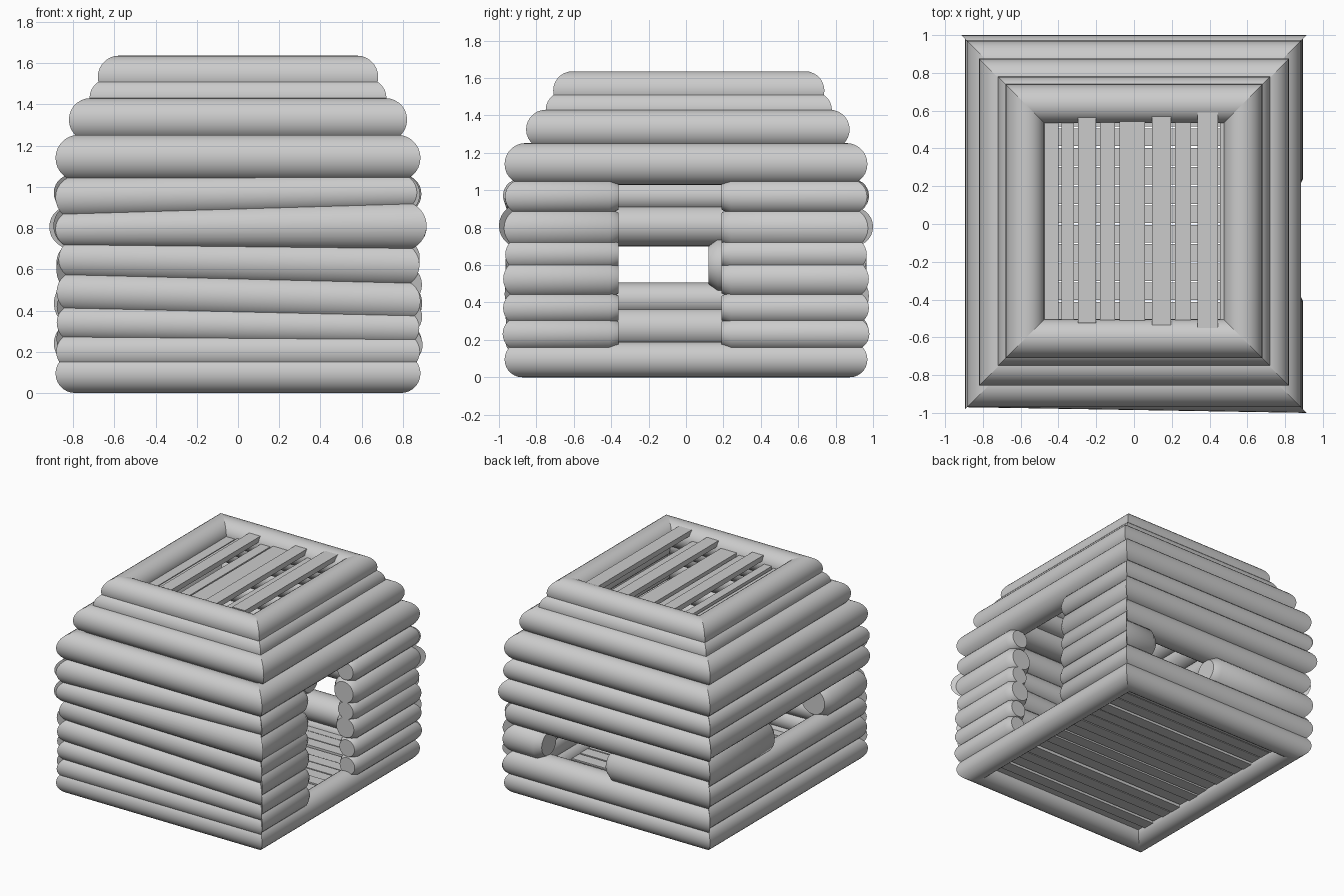
import bpy, bmesh, math, random

if "Cube" in bpy.data.objects:
    bpy.data.objects.remove(bpy.data.objects["Cube"])

random.seed(4)
SIDES = 28

# wall name -> mapping of (along, outward) to world x, y
WALLS = {
    "front": lambda u, o: (u, -o),
    "back": lambda u, o: (u, o),
    "right": lambda u, o: (o, u),
    "left": lambda u, o: (-o, u),
}


def finish(bm, name, smooth):
    bmesh.ops.recalc_face_normals(bm, faces=bm.faces)
    me = bpy.data.meshes.new(name)
    bm.to_mesh(me)
    bm.free()
    ob = bpy.data.objects.new(name, me)
    bpy.context.collection.objects.link(ob)
    if smooth:
        bpy.context.view_layer.objects.active = ob
        ob.select_set(True)
        bpy.ops.object.shade_smooth_by_angle(angle=math.radians(40))
        ob.select_set(False)


def log(name, wall, outer, mitre, z0, z1, r0, r1, lo=None, hi=None, dy=0.0):
    """Log with mitred corners; lo / hi give a sawn, tapered end instead."""
    bm = bmesh.new()
    stations = []                      # (end sign, cut position, radius scale)
    if lo is None:
        stations.append((-1, None, 1))
    else:
        stations += [(0, lo, .72), (0, lo + .05, 1)]
    if hi is None:
        stations.append((1, None, 1))
    else:
        stations += [(0, hi - .05, 1), (0, hi, .72)]
    rings = []
    for sign, cut, k in stations:
        ring = []
        for i in range(SIDES):
            a = 2 * math.pi * i / SIDES
            at = cut if cut is not None else sign * .9
            t = (at + .9) / 1.8
            r = r0 + (r1 - r0) * t
            o = outer - max(r0, r1) + r * k * math.cos(a)
            z = z0 + (z1 - z0) * t + r * k * math.sin(a)
            u = cut if cut is not None else sign * (o + mitre)
            x, y = WALLS[wall](u, o)
            ring.append(bm.verts.new((x, y + dy, z)))
        rings.append(ring)
    for a, b in zip(rings, rings[1:]):
        for i in range(SIDES):
            j = (i + 1) % SIDES
            bm.faces.new((a[i], a[j], b[j], b[i]))
    bm.faces.new(rings[0])
    bm.faces.new(rings[-1])
    finish(bm, name, True)


def plank(name, x, y, z, sx, sy, sz):
    bm = bmesh.new()
    bmesh.ops.create_cube(bm, size=1)
    for v in bm.verts:
        v.co = (x + v.co.x * sx, y + v.co.y * sy, z + v.co.z * sz)
    finish(bm, name, False)


# heights of the joints between the wall logs (at each end)
FRONT_A = [0, .13, .27, .41, .57, .73, .86, 1.035]
FRONT_B = [0, .13, .27, .36, .53, .71, .91, 1.035]
RIGHT = [0, .165, .30, .44, .61, .705, .89, 1.04]
LEFT = [0, .17, .355, .48, .72, .90, 1.04]
BACK = [0, .15, .33, .54, .72, .89, 1.04]
joints = {"front": (FRONT_A, FRONT_B), "right": (RIGHT, RIGHT),
          "left": (LEFT, LEFT), "back": (BACK, BACK)}

# lower walls with door and window gaps
for wall, (A, B) in joints.items():
    along_x = wall in ("front", "back")
    base, mitre = (.97, -.085) if along_x else (.885, .085)
    for i in range(len(A) - 1):
        r0 = max((A[i + 1] - A[i]) / 2 + .02, .09)
        r1 = max((B[i + 1] - B[i]) / 2 + .02, .09)
        z0, z1 = (A[i] + A[i + 1]) / 2, (B[i] + B[i + 1]) / 2
        if i == 0:
            r0 = r1 = z0 = z1 = .095
        outer = base + (random.uniform(-.008, .012) if i else 0)
        if (wall == "front" and i == 5) or (wall == "back" and i == 4):
            outer = 1.0
        args = (wall, outer, mitre, z0, z1, r0, r1)
        gap = None
        if wall == "right" and i > 0:
            gap = (-.36, .19)          # door
        elif wall == "left" and i == 3:
            gap = (-.5, .12)           # side window
        elif wall == "back" and i == 2:
            gap = (.03, .58)           # back window
        if gap:
            log(f"{wall}_log_{i}_a", *args, hi=gap[0])
            log(f"{wall}_log_{i}_b", *args, lo=gap[1])
        else:
            log(f"{wall}_log_{i}", *args)

# upper courses stepping inward: outer x, outer y, centre z, radius, y shift
for n, (ox, oy, z, r, dy) in enumerate([(.885, .97, 1.14, .112, 0),
                                        (.82, .865, 1.325, .105, 0.01),
                                        (.72, .765, 1.43, .095, .015),
                                        (.68, .725, 1.533, .103, .015)]):
    for wall in WALLS:
        ax = wall in ("front", "back")
        log(f"upper_{wall}_log_{n}", wall, oy if ax else ox,
            ox - oy if ax else oy - ox, z, z, r, r, dy=dy)

# floor boards running across
for i in range(16):
    plank(f"floor_board_{i}", random.uniform(-.01, .01), -.765 + i * .102,
          .1 + random.uniform(-.01, .01), 1.5, .092, .04)

# roof boards running front to back: x, width, half length, height
for i, (x, w, h, z) in enumerate([(-.45, .1, .56, 1.52), (-.35, .065, .56, 1.53),
                                  (-.25, .095, .55, 1.585), (-.14, .08, .54, 1.54),
                                  (-.01, .135, .54, 1.55), (.145, .1, .56, 1.59),
                                  (.26, .085, .54, 1.54), (.39, .11, .575, 1.605),
                                  (.475, .04, .54, 1.53)]):
    plank(f"roof_board_{i}", x, .025, z, w, 2 * h, .04)
